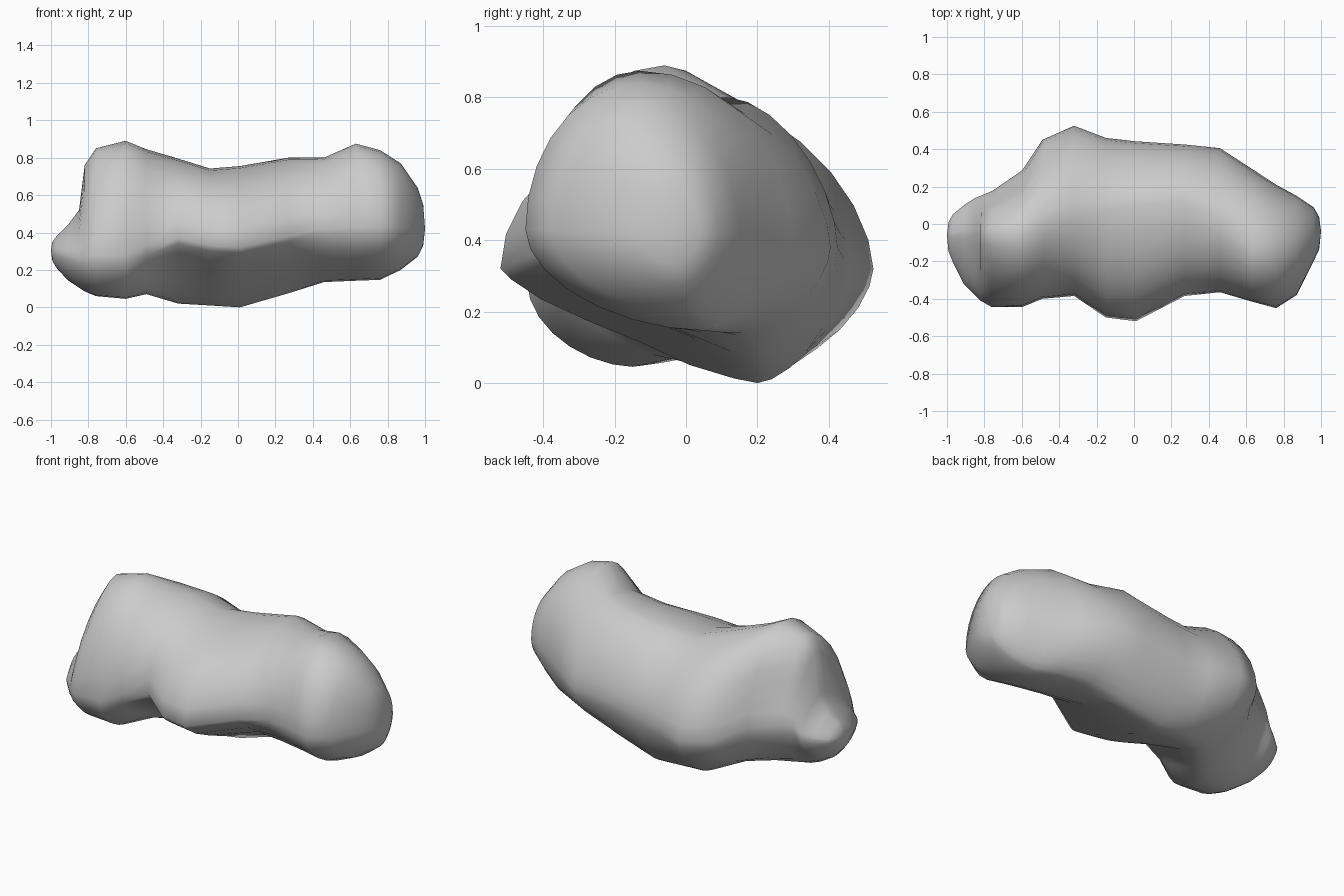
import bpy, bmesh
from math import cos, sin, pi, exp
from mathutils import Vector

if "Cube" in bpy.data.objects:
    bpy.data.objects.remove(bpy.data.objects["Cube"])

# Each station along x: x, then (y, z) of the front, top, back and bottom extremes
STATIONS = [
    (-0.97, -.20, .29, -.06, .38, .05, .31, -.08, .21),
    (-0.91, -.32, .28, -.05, .44, .10, .32, -.10, .145),
    (-0.85, -.38, .26, -.06, .52, .14, .34, -.13, .105),
    (-0.82, -.41, .27, -.06, .76, .155, .40, -.14, .085),
    (-0.76, -.445, .28, -.06, .85, .185, .40, -.15, .06),
    (-0.60, -.445, .28, -.06, .89, .29, .38, -.15, .045),
    (-0.49, -.40, .33, -.01, .845, .45, .33, -.03, .07),
    (-0.32, -.385, .37, .05, .795, .525, .32, .16, .02),
    (-0.15, -.50, .33, .07, .742, .46, .33, .20, .01),
    (0.01, -.52, .32, .10, .755, .442, .35, .20, 0.0),
    (0.27, -.385, .38, .12, .80, .425, .38, .18, .075),
    (0.46, -.365, .42, .03, .80, .405, .38, .14, .135),
    (0.63, -.415, .43, -.13, .875, .295, .40, .10, .142),
    (0.76, -.45, .43, -.13, .84, .21, .41, .05, .147),
    (0.87, -.38, .43, -.12, .77, .15, .42, 0.0, .20),
    (0.96, -.20, .42, -.08, .64, .09, .42, -.02, .27),
]
# Dents: centre, reach, shift
DENTS = [
    ((.08, -.2, .1), .13, (0, .01, .02)),       # groove behind the front lump
    ((-.37, -.25, .13), .12, (0, .03, .05)),    # notch beside the left lump
    ((-.68, .2, .58), .15, (.02, -.04, -.01)),  # hollow on the left back
]
SIDES = 28


def fullness(x, front, upper):
    """Exponent of one quarter curve: 1 is an ellipse arc, 2 a straight line."""
    if upper:
        if x < -.8:
            return 1.35
        if x < -.7:
            return 1.2
        return 1.0 if front or x > .5 else 1.18
    if front and -.4 < x < .4:
        return 1.6
    return 1.1 if front else 1.2


def section(x, fy, fz, ty, tz, ky, kz, by, bz):
    """Closed outline made of four quarter curves through the extremes."""
    pts = []
    for i in range(SIDES):
        a = 2 * pi * i / SIDES
        c, s = cos(a), sin(a)
        ey, ez = (fy, fz) if c > 0 else (ky, kz)
        py, pz = (ty, tz) if s >= 0 else (by, bz)
        p = fullness(x, c > 0, s >= 0)
        u, v = abs(c) ** p, abs(s) ** p
        pts.append((x, py + (ey - py) * u, ez + (pz - ez) * v))
    return pts


bm = bmesh.new()
rings = [[bm.verts.new(p) for p in section(*st)] for st in STATIONS]

# rock skin between neighbouring outlines
for r0, r1 in zip(rings, rings[1:]):
    for i in range(SIDES):
        j = (i + 1) % SIDES
        bm.faces.new((r0[i], r0[j], r1[j], r1[i]))

# rounded ends: one shrunken ring and a tip
for ring, tip, sx in ((rings[0], (-1, -.06, .305), .75), (rings[-1], (1, -.04, .42), .75)):
    inner = []
    for v in ring:
        co = [t + (c - t) * .6 for c, t in zip(v.co, tip)]
        co[0] = v.co.x + (tip[0] - v.co.x) * sx
        inner.append(bm.verts.new(co))
    end = bm.verts.new(tip)
    for i in range(SIDES):
        j = (i + 1) % SIDES
        bm.faces.new((ring[i], ring[j], inner[j], inner[i]))
        bm.faces.new((inner[i], inner[j], end))

# press the dents in
for centre, reach, shift in DENTS:
    for v in bm.verts:
        d = (v.co - Vector(centre)).length / reach
        v.co += Vector(shift) * exp(-d * d)

bmesh.ops.recalc_face_normals(bm, faces=bm.faces)
mesh = bpy.data.meshes.new("rock")
bm.to_mesh(mesh)
bm.free()
rock = bpy.data.objects.new("rock", mesh)
bpy.context.collection.objects.link(rock)
for poly in mesh.polygons:
    poly.use_smooth = True
